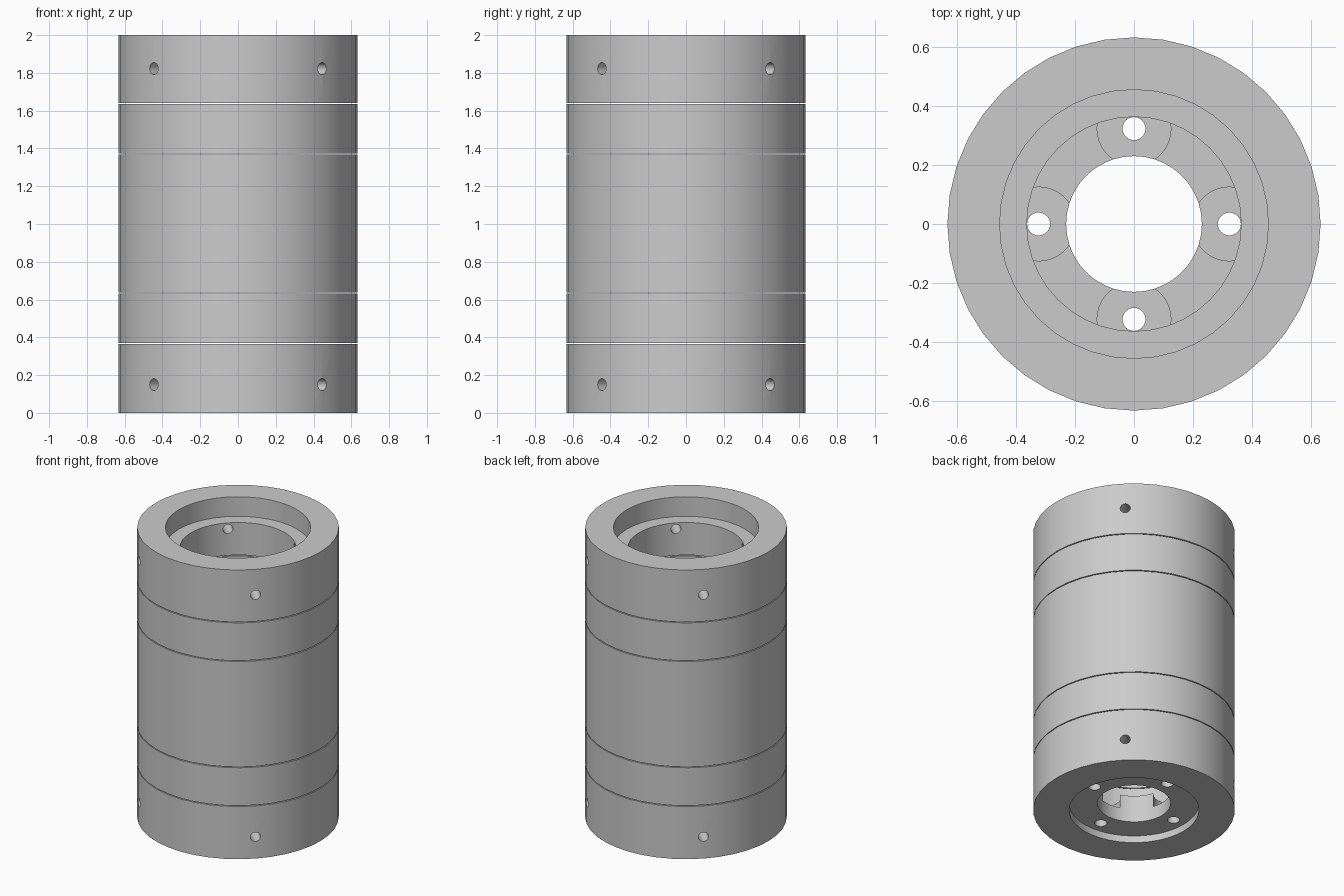
import bpy, bmesh
from math import pi, cos, sin
from mathutils import Vector, Matrix

cube = bpy.data.objects.get("Cube")
if cube:
    bpy.data.objects.remove(cube)

SIDES = 40
OUTER, BORE, HOLE = 0.632, 0.363, 0.23
GAP = 0.003          # half of the thin joint between stacked rings

grey = bpy.data.materials.new("machined grey")
grey.use_nodes = True
colour = (0.6, 0.6, 0.6, 1)
grey.diffuse_color = colour
grey.node_tree.nodes["Principled BSDF"].inputs["Base Color"].default_value = colour


def to_object(name, bm):
    bmesh.ops.recalc_face_normals(bm, faces=bm.faces)
    mesh = bpy.data.meshes.new(name)
    bm.to_mesh(mesh)
    bm.free()
    obj = bpy.data.objects.new(name, mesh)
    mesh.materials.append(grey)
    bpy.context.collection.objects.link(obj)
    return obj


def lathe(name, profile):
    """Revolve a closed (radius, height) outline around z."""
    bm = bmesh.new()
    rings = []
    for i in range(SIDES):
        a = 2 * pi * i / SIDES
        rings.append([bm.verts.new((r * cos(a), r * sin(a), z)) for r, z in profile])
    n = len(profile)
    for i in range(SIDES):
        here, there = rings[i], rings[(i + 1) % SIDES]
        for j in range(n):
            k = (j + 1) % n
            bm.faces.new((here[j], there[j], there[k], here[k]))
    return to_object(name, bm)


def drill(obj, rods, radius, sides=24):
    """Cut straight round holes, each given by its two end points."""
    bm = bmesh.new()
    for start, end in rods:
        axis = end - start
        turn = axis.to_track_quat("Z", "Y").to_matrix().to_4x4()
        bmesh.ops.create_cone(bm, cap_ends=True, segments=sides, radius1=radius,
                              radius2=radius, depth=axis.length,
                              matrix=Matrix.Translation((start + end) / 2) @ turn)
    cutter = to_object("hole_cutter", bm)
    cutter.hide_render = True
    mod = obj.modifiers.new("holes", "BOOLEAN")
    mod.operation = "DIFFERENCE"
    mod.solver = "EXACT"
    mod.object = cutter
    bpy.context.view_layer.objects.active = obj
    bpy.ops.object.modifier_apply(modifier=mod.name)
    bpy.data.objects.remove(cutter)


def radial_rods(z, inner):
    """Screw holes through the wall on the four diagonals."""
    rods = []
    for i in range(4):
        a = pi / 4 + i * pi / 2
        d = Vector((cos(a), sin(a), 0))
        up = Vector((0, 0, z))
        rods.append((d * inner + up, d * 0.7 + up))
    return rods


def pin_rods(z0, z1):
    """Upright holes on the four main axes."""
    return [(Vector((x, y, z0)), Vector((x, y, z1)))
            for x, y in ((0.323, 0), (-0.323, 0), (0, 0.323), (0, -0.323))]


def tube(name, z0, z1):
    return lathe(name, [(OUTER, z0 + GAP), (OUTER, z1 - GAP),
                        (BORE, z1 - GAP), (BORE, z0 + GAP)])


# Joint heights between the stacked parts
J1, J2, J3, J4 = 0.367, 0.635, 1.37, 1.637
FLOOR, TEETH_TOP = 0.14, 0.235

# Bottom housing: shallow recess below, flange floor inside
bottom = lathe("bottom_housing", [
    (OUTER, 0), (OUTER, J1 - GAP), (BORE, J1 - GAP), (BORE, FLOOR),
    (HOLE, FLOOR), (HOLE, 0.048), (0.407, 0.048), (0.407, 0)])
drill(bottom, pin_rods(0.02, 0.2), 0.039)
drill(bottom, radial_rods(0.15, 0.42), 0.032, 16)

# Raised teeth on the flange, left between the round pin pockets
teeth = lathe("flange_teeth", [
    (BORE + 0.01, FLOOR), (BORE + 0.01, TEETH_TOP), (HOLE, TEETH_TOP), (HOLE, FLOOR)])
drill(teeth, pin_rods(0.1, 0.3), 0.125, 48)

# Middle stack
lower = tube("lower_ring", J1, J2)
middle = tube("middle_sleeve", J2, J3)
upper = tube("upper_ring", J3, J4)

# Top housing with its counterbore
top = lathe("top_housing", [
    (OUTER, J4 + GAP), (OUTER, 2), (0.455, 2), (0.455, 1.865),
    (BORE, 1.865), (BORE, J4 + GAP)])
drill(top, radial_rods(1.823, 0.3), 0.032, 16)

# Smooth round walls, crisp rims
bpy.ops.object.select_all(action="DESELECT")
for obj in (bottom, teeth, lower, middle, upper, top):
    obj.select_set(True)
bpy.context.view_layer.objects.active = bottom
bpy.ops.object.shade_smooth_by_angle(angle=pi / 6)
